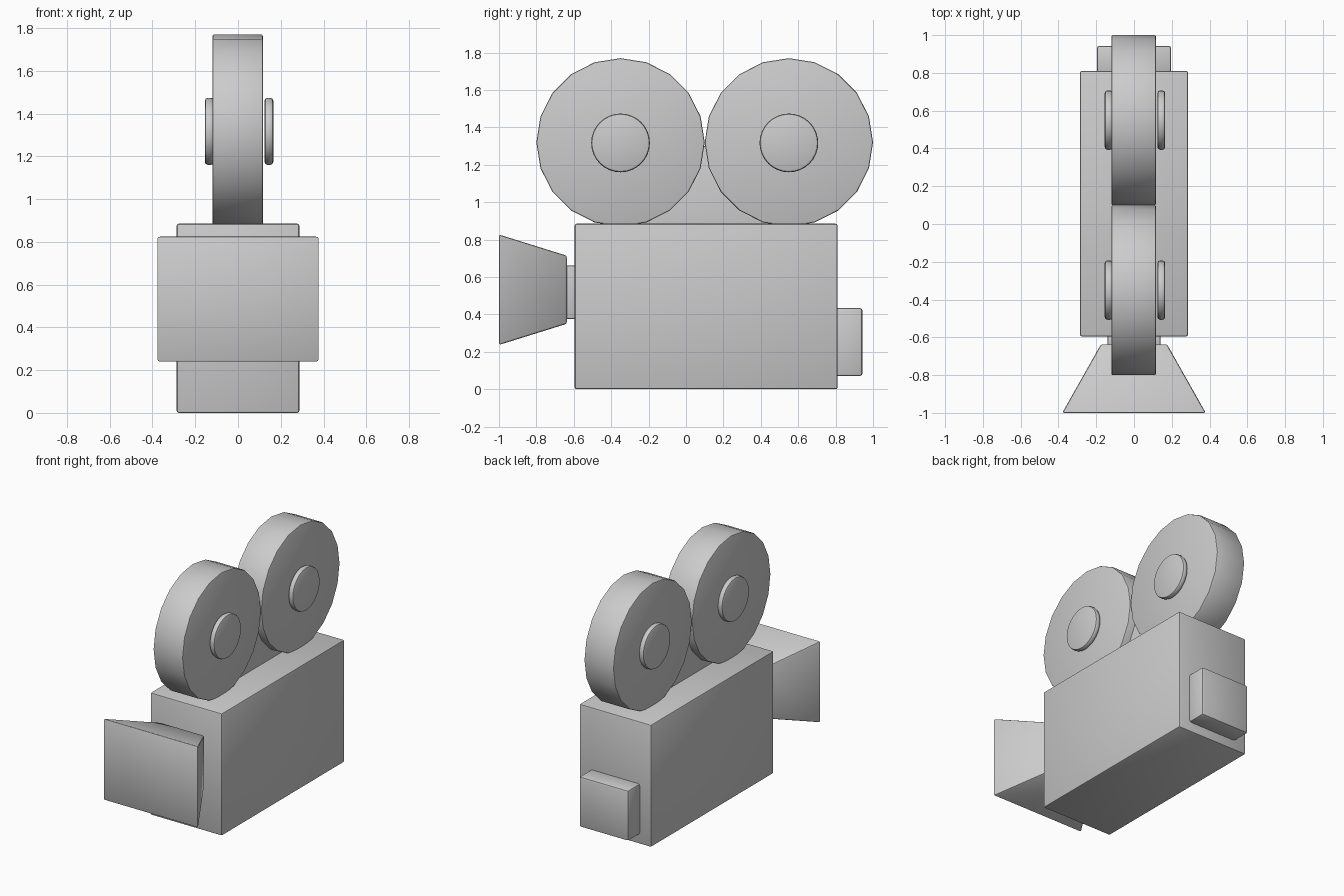
import bpy, bmesh, math
from mathutils import Matrix, Vector

if "Cube" in bpy.data.objects:
    bpy.data.objects.remove(bpy.data.objects["Cube"])


def finish(bm, name, bevel, angle=35, segments=2):
    """Bevel the sharp edges, then make a smooth-by-angle object."""
    bmesh.ops.recalc_face_normals(bm, faces=bm.faces)
    edges = [e for e in bm.edges if e.calc_face_angle(0) > math.radians(40)]
    bmesh.ops.bevel(bm, geom=edges, offset=bevel, segments=segments,
                    profile=0.5, affect='EDGES', clamp_overlap=True)
    mesh = bpy.data.meshes.new(name)
    bm.to_mesh(mesh)
    bm.free()
    ob = bpy.data.objects.new(name, mesh)
    bpy.context.collection.objects.link(ob)
    bpy.ops.object.select_all(action='DESELECT')
    ob.select_set(True)
    bpy.context.view_layer.objects.active = ob
    bpy.ops.object.shade_smooth_by_angle(angle=math.radians(angle))
    return ob


def box(name, x, y, z, bevel=0.01):
    bm = bmesh.new()
    bmesh.ops.create_cube(bm, size=1)
    lo, hi = Vector((x[0], y[0], z[0])), Vector((x[1], y[1], z[1]))
    for v in bm.verts:
        v.co = [lo[i] + (v.co[i] + 0.5) * (hi[i] - lo[i]) for i in range(3)]
    return finish(bm, name, bevel)


def disc(name, x0, x1, y, z, radius, sides, bevel):
    """Cylinder lying along the x axis."""
    bm = bmesh.new()
    place = Matrix.Translation(((x0 + x1) / 2, y, z)) @ Matrix.Rotation(math.pi / 2, 4, 'Y')
    bmesh.ops.create_cone(bm, cap_ends=True, segments=sides, radius1=radius,
                          radius2=radius, depth=x1 - x0, matrix=place)
    return finish(bm, name, bevel)


# Body, lens neck and rear battery box
box("camera_body", (-0.287, 0.287), (-0.595, 0.81), (0, 0.885))
box("lens_neck", (-0.14, 0.14), (-0.66, -0.58), (0.375, 0.662))
box("rear_box", (-0.197, 0.197), (0.79, 0.943), (0.07, 0.435), 0.014)

# Flared lens hood
bm = bmesh.new()
bmesh.ops.create_cube(bm, size=1)
for v in bm.verts:
    front = v.co.y < 0
    half_x, half_z = (0.38, 0.295) if front else (0.175, 0.182)
    v.co = (math.copysign(half_x, v.co.x), -1.0 if front else -0.637,
            0.532 + math.copysign(half_z, v.co.z))
finish(bm, "lens_hood", 0.01)

# Film reels with a hub cap on each side
for label, y in (("front", -0.35), ("rear", 0.55)):
    disc(label + "_reel", -0.12, 0.117, y, 1.32, 0.45, 20, 0.009)
    disc(label + "_hub_left", -0.155, -0.112, y, 1.317, 0.157, 32, 0.014)
    disc(label + "_hub_right", 0.124, 0.165, y, 1.317, 0.157, 32, 0.014)

# Web filling the space below the point where the reels touch
bm = bmesh.new()
profile = [(-0.35, 0.87), (0.55, 0.87), (0.13, 1.3), (0.07, 1.3)]
face = bm.faces.new([bm.verts.new((-0.06, y, z)) for y, z in profile])
new = bmesh.ops.extrude_face_region(bm, geom=[face])["geom"]
bmesh.ops.translate(bm, vec=(0.12, 0, 0),
                    verts=[g for g in new if isinstance(g, bmesh.types.BMVert)])
finish(bm, "reel_support", 0.004)
